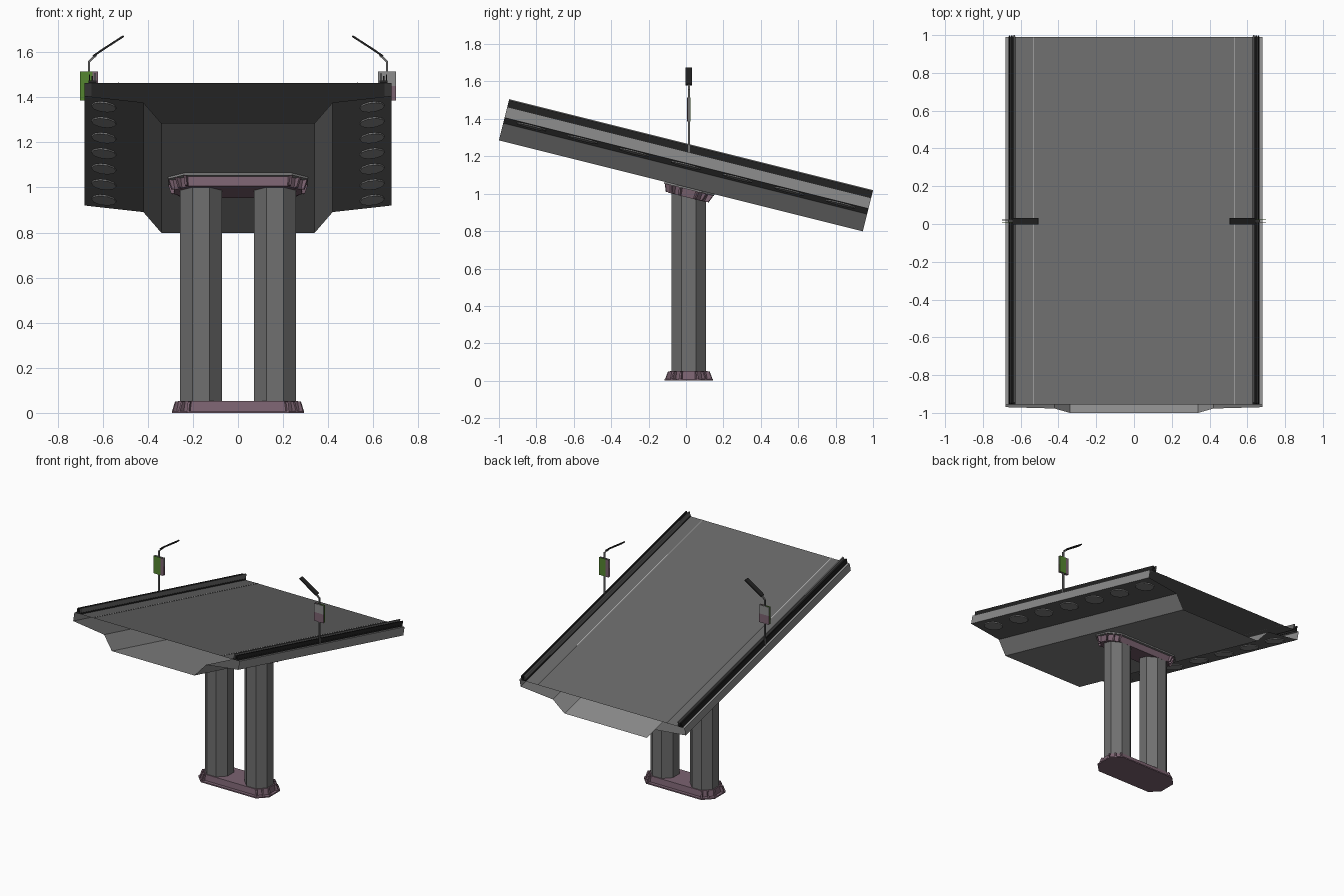
import bpy, bmesh, math
from mathutils import Vector, Matrix

if "Cube" in bpy.data.objects:
    bpy.data.objects.remove(bpy.data.objects["Cube"])

def mat(name, *c):
    m = bpy.data.materials.new(name)
    m.diffuse_color = (*c, 1)
    m.use_nodes = True
    m.node_tree.nodes["Principled BSDF"].inputs["Base Color"].default_value = m.diffuse_color
    return m

DARK = mat("dark_grey", .14, .14, .14)
LIGHT = mat("light_grey", .27, .27, .27)
COLUMN = mat("column_grey", .16, .16, .16)
BLACK = mat("black", .016, .016, .016)
PINK = mat("dusty_mauve", .2, .125, .165)
GREEN = mat("green", .09, .24, .03)
WHITE = mat("pale_grey", .5, .5, .5)

# Tilted deck frame: x across, s along the slope, n normal to it
A = math.atan(0.25)
C, S, L = math.cos(A), math.sin(A), 2.005
CY = 0.015
def tilt(x, s, n):
    return Vector((x, -1 + s * C + n * S, 1.285 - s * S + n * C))
S0 = 0.985   # slope position above the columns

def flat(x, y, z):
    return Vector((x, y, z))

def finish(name, bm, mats):
    bmesh.ops.recalc_face_normals(bm, faces=bm.faces)
    me = bpy.data.meshes.new(name)
    bm.to_mesh(me)
    bm.free()
    for m in mats:
        me.materials.append(m)
    ob = bpy.data.objects.new(name, me)
    bpy.context.collection.objects.link(ob)
    return ob

def loft(name, rings, mats, caps=True, idx=None):
    """Joins closed rings of points; idx picks a material per side."""
    bm = bmesh.new()
    vs = [[bm.verts.new(p) for p in r] for r in rings]
    k = len(rings[0])
    for a, b in zip(vs, vs[1:]):
        for i in range(k):
            f = bm.faces.new((a[i], a[(i + 1) % k], b[(i + 1) % k], b[i]))
            f.material_index = idx(i) if idx else 0
    if caps:
        bm.faces.new(vs[0])
        bm.faces.new(vs[-1])
    return finish(name, bm, mats)

def along(name, prof, mats, s0=0, s1=L, **kw):
    """Runs an (x, n) profile along the slope."""
    return loft(name, [[tilt(x, s, n) for x, n in prof] for s in (s0, s1)], mats, **kw)

def rect(x0, x1, n0, n1):
    return [(x0, n0), (x1, n0), (x1, n1), (x0, n1)]

def chamfered(hx, hy, c):
    return [(hx, -hy + c), (hx, hy - c), (hx - c, hy), (-hx + c, hy),
            (-hx, hy - c), (-hx, -hy + c), (-hx + c, -hy), (hx - c, -hy)]

# Roof: hollow shell, open at both ends
half = [(.34, 0), (.42, .095), (.68, .125), (.68, .185), (.65, .185)]
prof = half + [(-x, n) for x, n in reversed(half)]
along("roof_shell", prof, [LIGHT, DARK], caps=False,
      idx=lambda i: 1 if i in (1, 4, 7) else 0)

for sx, side in ((-1, "left"), (1, "right")):
    # Edge rails and thin seam on the deck
    def r(a, b, c, d):
        return [(x * sx, n) for x, n in rect(a, b, c, d)]
    along(side + "_rail_base", r(.628, .664, .185, .195), [BLACK])
    along(side + "_rail_outer_lip", r(.656, .662, .195, .222), [BLACK])
    along(side + "_rail_inner_lip", r(.63, .638, .195, .227), [DARK])
    along(side + "_rail_middle_lip", r(.644, .65, .195, .215), [BLACK])
    along(side + "_deck_seam", r(.529, .533, .185, .187), [WHITE])

    # Oval lights under the wing
    bm = bmesh.new()
    for k in range(7):
        s = .15 + k * (L - .3) / 6
        rings = []
        for drop in (0, .006):
            ring = []
            for j in range(10):
                a = math.tau * j / 10
                x = .595 + .055 * math.cos(a)
                n = .095 + (x - .42) * .03 / .26 - drop
                ring.append(bm.verts.new(tilt(x * sx, s + .085 * math.sin(a), n)))
            rings.append(ring)
        bm.faces.new(rings[1])
        for j in range(10):
            i = (j + 1) % 10
            bm.faces.new((rings[0][j], rings[0][i], rings[1][i], rings[1][j]))
    finish(side + "_wing_lights", bm, [LIGHT])

    # Octagonal column, top cut to the slope
    R = .093 / math.cos(math.pi / 8)
    oc = [(sx * .164 + R * math.cos((j + .5) * math.pi / 4),
           CY + R * math.sin((j + .5) * math.pi / 4)) for j in range(8)]
    loft(side + "_column", [[Vector((x, y, 0.003)) for x, y in oc],
                            [Vector((x, y, 1.015 - .25 * y)) for x, y in oc]], [COLUMN])

    # Lamp post, bent neck and head
    def tube(name, pts, w, h, m):
        rings = []
        for i, (x, z) in enumerate(pts):
            a, b = pts[max(i - 1, 0)], pts[min(i + 1, len(pts) - 1)]
            d = Vector((b[0] - a[0], 0, b[1] - a[1])).normalized()
            q = Vector((d.z, 0, -d.x)) * h / 2
            e = Vector((0, w / 2, 0))
            o = Vector((x, CY, z))
            ring = [o + q + e, o + q - e, o - q - e, o - q + e]
            rings.append([Vector((p.x * sx, p.y, p.z)) for p in ring])
        loft(name, rings, [m])
    tube(side + "_lamp_post", [(.661, 1.19), (.661, 1.558), (.63, 1.588)], .011, .011, COLUMN)
    tube(side + "_lamp_head", [(.642, 1.583), (.6, 1.612), (.507, 1.672)], .036, .009, BLACK)

    # Sign: green on one face, grey over mauve on the other
    def plate(name, x0, x1, z0, z1, y0, y1, m):
        loft(name, [[Vector((sx * x, y, z)) for x, z in rect(x0, x1, z0, z1)]
                    for y in (y0, y1)], [m])
    f = sx   # green faces front on the left, back on the right
    plate(side + "_sign_upper", .62, .70, 1.45, 1.515, CY - f * .008, CY - f * .004, LIGHT)
    plate(side + "_sign_lower", .62, .70, 1.385, 1.45, CY - f * .008, CY - f * .004, PINK)
    plate(side + "_sign_green", .645, .70, 1.385, 1.515, CY + f * .006, CY + f * .009, GREEN)
    plate(side + "_sign_edge", .62, .645, 1.385, 1.515, CY + f * .006, CY + f * .009, PINK)

def mount(name, place, up, flange_mat, scale):
    """Chamfered foot plate: flange, body and corner gussets."""
    def ring(hx, hy, c, h):
        return [place(x * scale, y * scale, up * h) for x, y in chamfered(hx, hy, c)]
    loft(name + "_flange", [ring(.292, .13, .065, 0), ring(.292, .13, .065, .009)], [flange_mat])
    loft(name + "_body", [ring(.272, .105, .06, .009), ring(.266, .1, .06, .052)], [PINK])
    bm = bmesh.new()
    for sx in (-1, 1):
        for sy in (-1, 1):
            for gx, gy, dx, dy in ((.272, .04, .018, .008), (.215, .103, .008, .022),
                                   (.243, .073, .018, .018)):
                tx, ty = (-dy, dx)
                t = Vector((tx, ty)).normalized() * .005
                pts = []
                for e in (-1, 1):
                    bx, by = gx + e * t.x, gy + e * t.y
                    tri = [(bx - dx, by - dy, .009), (bx + dx, by + dy, .009),
                           (bx + dx * .3, by + dy * .3, .05), (bx - dx, by - dy, .05)]
                    pts.append([bm.verts.new(place(sx * x * scale, sy * y * scale, up * h))
                                for x, y, h in tri])
                a, b = pts
                bm.faces.new(a)
                bm.faces.new(b)
                for i in range(4):
                    j = (i + 1) % 4
                    bm.faces.new((a[i], a[j], b[j], b[i]))
    finish(name + "_gussets", bm, [PINK])

# Base on the ground and cap under the roof
mount("base", lambda x, y, h: Vector((x, y + CY, h)), 1, PINK, 1)
mount("cap", lambda x, y, h: tilt(x, y + S0 + .065, h), -1, LIGHT, 1.06)
